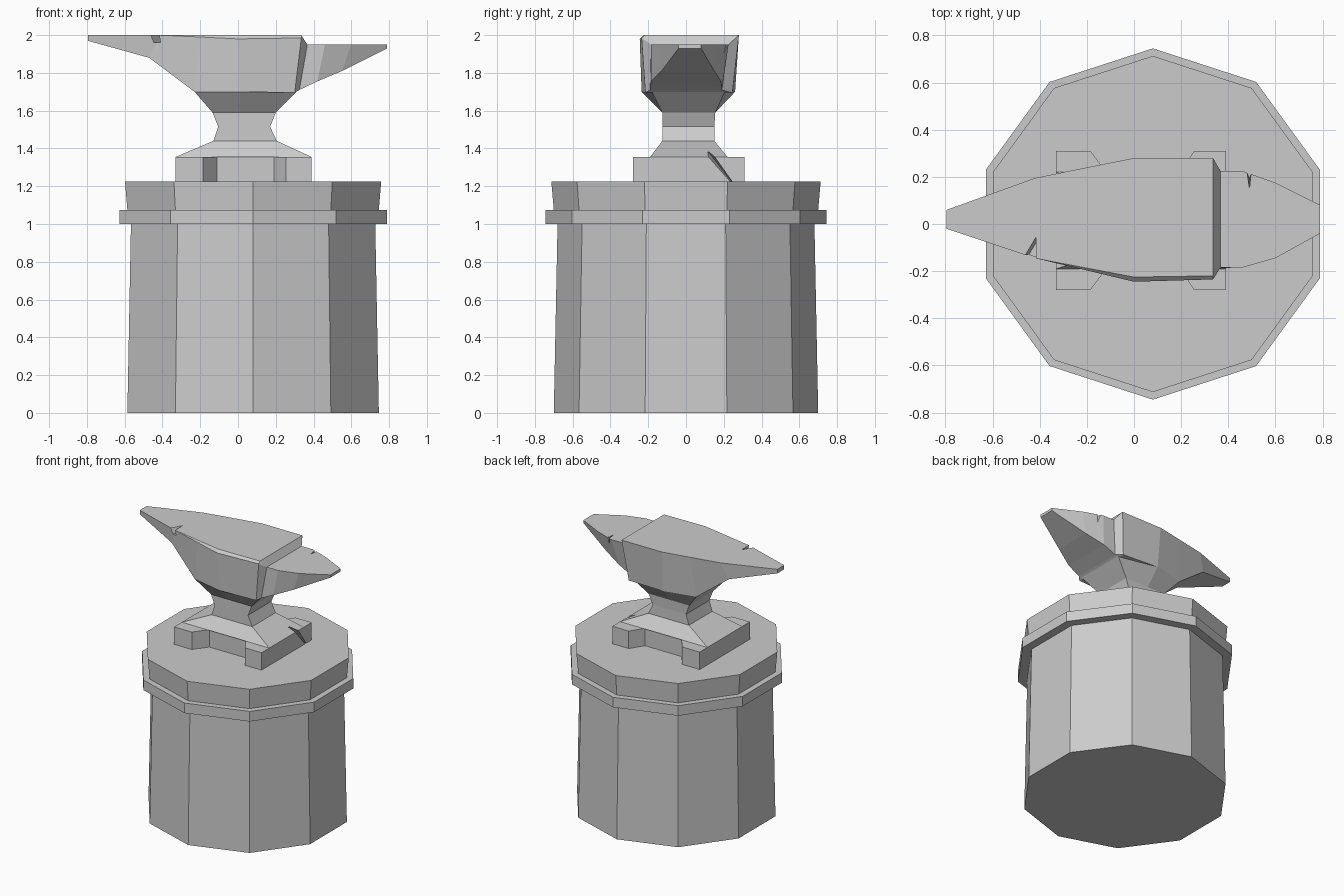
import bpy, bmesh, math
from mathutils import Vector

cube = bpy.data.objects.get("Cube")
if cube:
    bpy.data.objects.remove(cube, do_unlink=True)

grey = bpy.data.materials.new("plain_grey")
grey.use_nodes = True
grey.diffuse_color = (0.6, 0.6, 0.6, 1)
grey.node_tree.nodes["Principled BSDF"].inputs["Base Color"].default_value = grey.diffuse_color


def loft(name, rings):
    """Closed solid through rings that share one point count."""
    bm = bmesh.new()
    loops = [[bm.verts.new(p) for p in ring] for ring in rings]
    n = len(loops[0])
    for a, b in zip(loops, loops[1:]):
        for i in range(n):
            j = (i + 1) % n
            bm.faces.new((a[i], a[j], b[j], b[i]))
    bm.faces.new(loops[0])
    bm.faces.new(loops[-1])
    bmesh.ops.remove_doubles(bm, verts=bm.verts, dist=0.0005)
    bmesh.ops.recalc_face_normals(bm, faces=bm.faces)
    mesh = bpy.data.meshes.new(name)
    bm.to_mesh(mesh)
    bm.free()
    mesh.materials.append(grey)
    obj = bpy.data.objects.new(name, mesh)
    bpy.context.collection.objects.link(obj)
    return obj


def decagon(radius, z):
    return [(0.08 + radius * math.sin(k * math.tau / 10),
             radius * math.cos(k * math.tau / 10), z) for k in range(10)]


def chip(target, triangle, depth):
    """Cut a triangular nick, swept along the depth vector."""
    far = [Vector(p) + Vector(depth) for p in triangle]
    cutter = loft("nick_cutter", [triangle, far])
    cutter.hide_render = True
    mod = target.modifiers.new("nick", "BOOLEAN")
    mod.operation = "DIFFERENCE"
    mod.solver = "EXACT"
    mod.object = cutter
    bpy.context.view_layer.objects.active = target
    bpy.ops.object.modifier_apply(modifier=mod.name)
    bpy.data.objects.remove(cutter, do_unlink=True)


# Wooden stump with its band and flared top
loft("stump", [decagon(0.70, 0), decagon(0.68, 1.0)])
loft("stump_band", [decagon(0.745, 1.0), decagon(0.745, 1.075)])
loft("stump_top", [decagon(0.70, 1.075), decagon(0.713, 1.225)])

# Footed anvil base: four feet joined by a narrower middle
outline = [(-0.33, -0.28), (-0.185, -0.28), (-0.11, -0.18), (0.19, -0.18),
           (0.255, -0.28), (0.39, -0.28), (0.39, 0.31), (0.255, 0.31),
           (0.19, 0.21), (-0.11, 0.21), (-0.185, 0.31), (-0.33, 0.31)]
base = loft("anvil_base", [[(x, y, z) for x, y in outline] for z in (1.225, 1.355)])


# Sloped foot, waist and flare under the body
def neck_ring(z, x0, x1, y0, y1, bulge=0.0):
    mid = 0.01
    return [(x0, y0, z), (mid, y0 - bulge, z), (x1, y0, z),
            (x1, y1, z), (mid, y1 + bulge, z), (x0, y1, z)]


neck = loft("anvil_neck", [
    neck_ring(1.355, -0.33, 0.39, -0.19, 0.22),
    neck_ring(1.44, -0.13, 0.205, -0.125, 0.15),
    neck_ring(1.515, -0.105, 0.17, -0.125, 0.15),
    neck_ring(1.59, -0.135, 0.20, -0.125, 0.155),
    neck_ring(1.70, -0.23, 0.31, -0.18, 0.205, 0.055)])


# Body lofted from horn tip to heel tip, with a worn front top edge
def section(top, bottom, wear=0.0):
    x, z, y0, y1 = top
    bx, bz, b0, b1 = bottom
    return [(x, y0 + wear, z), (x, y0, z - wear), (bx, b0, bz),
            (bx, b1, bz), (x, y1, z)]


body = loft("anvil_body", [
    section((-0.795, 2.0, -0.02, 0.06), (-0.795, 1.97, -0.02, 0.06)),
    section((-0.42, 2.0, -0.145, 0.195), (-0.47, 1.88, -0.11, 0.165)),
    section((-0.2, 2.0, -0.197, 0.24), (-0.23, 1.70, -0.18, 0.205), 0.01),
    section((0.0, 2.0, -0.245, 0.28), (0.01, 1.70, -0.235, 0.26), 0.02),
    section((0.335, 2.0, -0.235, 0.28), (0.30, 1.695, -0.215, 0.245), 0.015),
    section((0.367, 1.95, -0.185, 0.225), (0.325, 1.71, -0.19, 0.19)),
    section((0.46, 1.95, -0.185, 0.225), (0.42, 1.755, -0.185, 0.185)),
    section((0.60, 1.95, -0.145, 0.175), (0.55, 1.81, -0.13, 0.15)),
    section((0.79, 1.95, -0.04, 0.08), (0.79, 1.93, -0.04, 0.08))])

# Nicks in the horn, the heel and the foot
chip(body, [(-0.48, -0.15, 2.02), (-0.42, -0.05, 2.02), (-0.42, -0.17, 2.02)], (0.01, -0.02, -0.06))
chip(body, [(0.475, 0.24, 1.96), (0.50, 0.24, 1.96), (0.49, 0.14, 1.96)], (0, 0.05, -0.06))
for part in (base, neck):
    chip(part, [(0.41, 0.09, 1.38), (0.41, 0.14, 1.38), (0.32, 0.12, 1.38)], (0.05, 0.12, -0.155))
